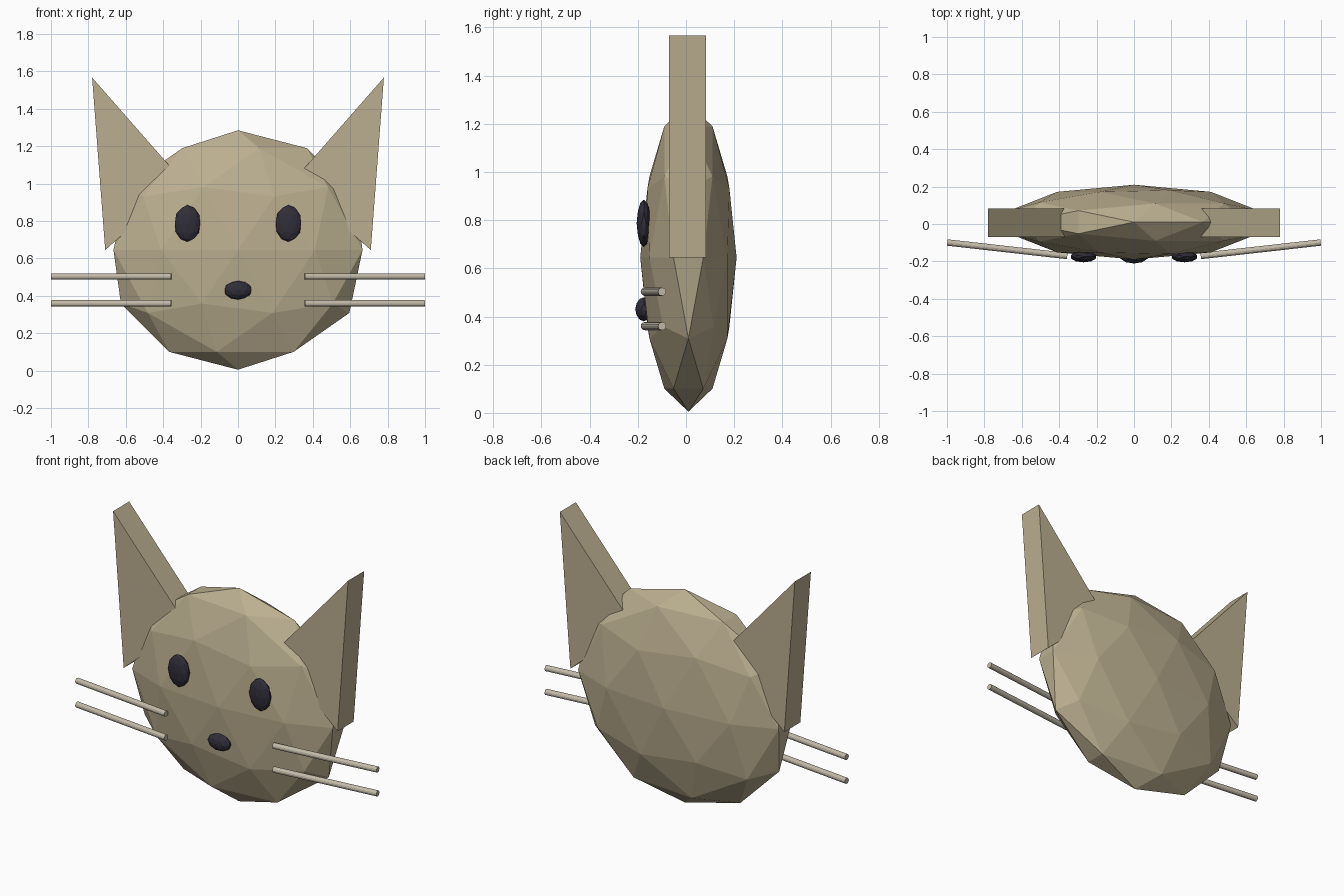
import bpy, bmesh
from mathutils import Vector

if "Cube" in bpy.data.objects:
    bpy.data.objects.remove(bpy.data.objects["Cube"])


def material(name, rgb):
    m = bpy.data.materials.new(name)
    m.diffuse_color = (*rgb, 1)
    m.use_nodes = True
    m.node_tree.nodes["Principled BSDF"].inputs["Base Color"].default_value = m.diffuse_color
    return m


tan = material("tan", (0.50, 0.43, 0.28))
dark = material("dark", (0.03, 0.027, 0.04))
pale = material("pale", (0.55, 0.50, 0.40))


def ball(name, loc, radii, mat):
    bpy.ops.mesh.primitive_ico_sphere_add(subdivisions=2, radius=1, location=loc)
    ob = bpy.context.object
    ob.name = name
    ob.scale = radii
    ob.data.materials.append(mat)
    return ob


def prism(name, profile, y0, y1, mat):
    # Extrude an x-z outline along y
    bm = bmesh.new()
    face = bm.faces.new([bm.verts.new((x, y0, z)) for x, z in profile])
    new = bmesh.ops.extrude_face_region(bm, geom=[face])["geom"]
    bmesh.ops.translate(bm, vec=(0, y1 - y0, 0),
                        verts=[v for v in new if isinstance(v, bmesh.types.BMVert)])
    bmesh.ops.recalc_face_normals(bm, faces=bm.faces)
    me = bpy.data.meshes.new(name)
    bm.to_mesh(me)
    bm.free()
    me.materials.append(mat)
    ob = bpy.data.objects.new(name, me)
    bpy.context.collection.objects.link(ob)


def rod(name, a, b, r, mat):
    a, b = Vector(a), Vector(b)
    d = b - a
    bpy.ops.mesh.primitive_cylinder_add(vertices=12, radius=r, depth=d.length,
                                        location=(a + b) / 2)
    ob = bpy.context.object
    ob.name = name
    ob.rotation_euler = d.to_track_quat("Z", "Y").to_euler()
    ob.data.materials.append(mat)


# Flattened faceted head and nose
ball("head", (0, 0.01, 0.645), (0.70, 0.20, 0.64), tan)
ball("nose", (0, -0.175, 0.43), (0.075, 0.036, 0.05), dark)

for side, s in (("right", 1), ("left", -1)):
    # Wedge ears, eyes and whiskers on both sides
    prism(f"ear_{side}", [(s * 0.78, 1.567), (s * 0.71, 0.645), (s * 0.293, 1.012)],
          -0.07, 0.082, tan)
    ball(f"eye_{side}", (s * 0.27, -0.175, 0.787), (0.071, 0.03, 0.098), dark)
    for row, z in (("upper", 0.503), ("lower", 0.36)):
        rod(f"whisker_{row}_{side}", (s * 0.357, -0.171, z), (s * 0.998, -0.099, z),
            0.017, pale)
